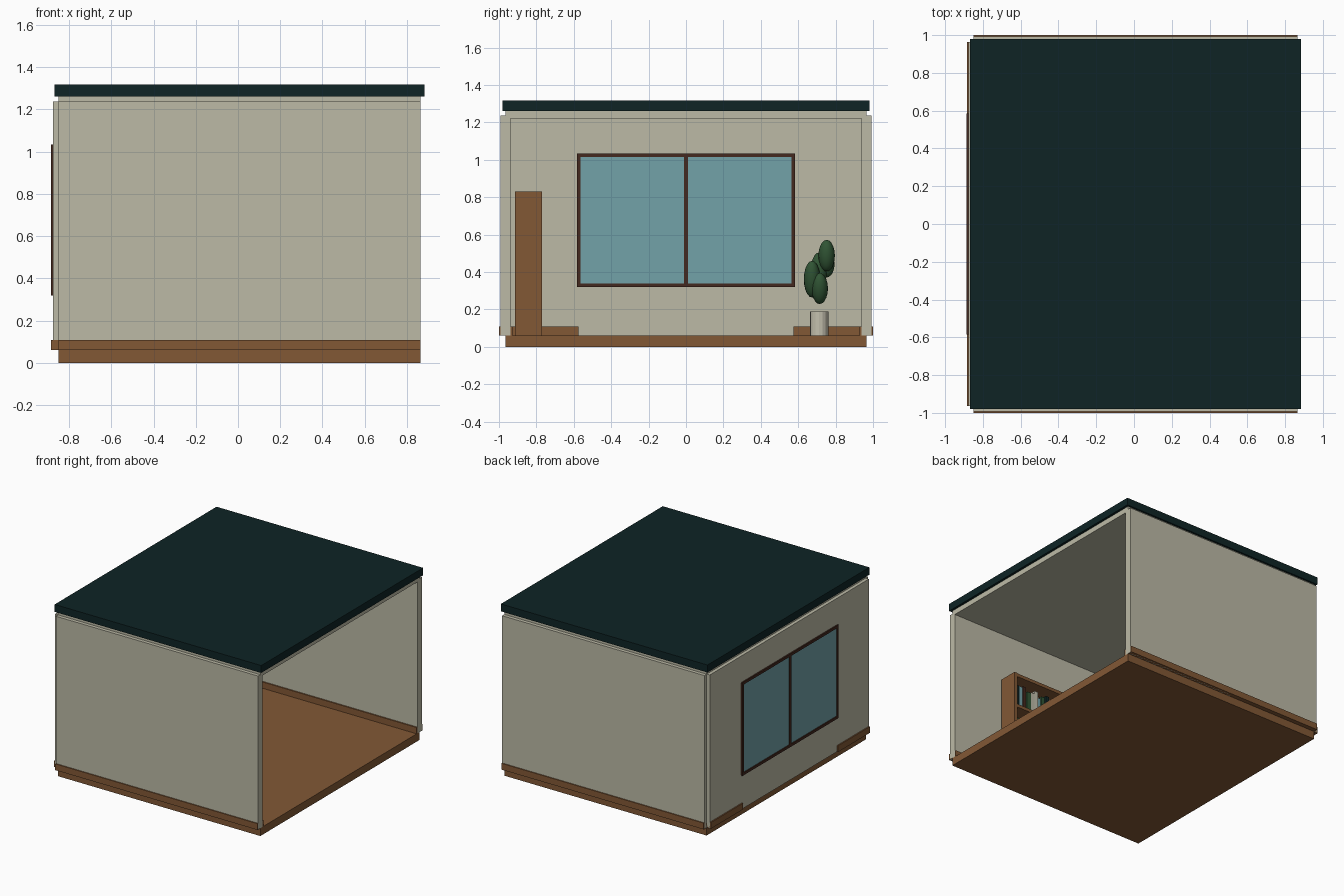
import bpy, math, random
from mathutils import Euler

if "Cube" in bpy.data.objects:
    bpy.data.objects.remove(bpy.data.objects["Cube"])

random.seed(4)


def material(name, rgb):
    m = bpy.data.materials.new(name)
    lin = [(c / 255 / 12.92) if c < 10 else ((c / 255 + 0.055) / 1.055) ** 2.4 for c in rgb]
    m.diffuse_color = (*lin, 1)
    m.use_nodes = True
    m.node_tree.nodes["Principled BSDF"].inputs["Base Color"].default_value = m.diffuse_color
    return m


WALL = material("plaster beige", (188, 186, 166))
WOOD = material("warm wood", (130, 88, 53))
ROOF = material("dark teal", (14, 36, 37))
GLASS = material("window blue", (114, 162, 168))
FRAME = material("dark brown", (68, 40, 30))
LEAF = material("leaf green", (48, 84, 52))
POT = material("pale stone", (196, 192, 174))


def box(name, x, y, z, mat):
    """Axis-aligned box from (min, max) ranges."""
    bpy.ops.mesh.primitive_cube_add(size=1)
    o = bpy.context.object
    o.name = name
    o.location = [(a + b) / 2 for a, b in (x, y, z)]
    o.scale = [b - a for a, b in (x, y, z)]
    bpy.ops.object.transform_apply(location=False, rotation=False, scale=True)
    o.data.materials.append(mat)
    return o


def mirrored(r, s):
    return tuple(sorted((r[0] * s, r[1] * s)))


# Floor, ceiling and roof
X = (-0.85, 0.865)
box("floor", X, (-0.965, 0.965), (0, 0.06), WOOD)
box("ceiling", X, (-0.965, 0.965), (1.22, 1.26), WALL)
box("roof", (-0.868, 0.883), (-0.98, 0.98), (1.26, 1.317), ROOF)

# Side walls with skirting, and split skirting on the window wall
for s, side in ((-1, "front"), (1, "back")):
    box(side + "_wall", X, mirrored((0.938, 0.992), s), (0.06, 1.236), WALL)
    box(side + "_skirting", X, mirrored((0.928, 1.0), s), (0.06, 0.108), WOOD)
    box(side + "_window_wall_skirting", (-0.885, -0.813), mirrored((0.575, 0.963), s),
        (0.06, 0.108), WOOD)
box("window_wall", (-0.876, -0.822), (-0.963, 0.963), (0.06, 1.236), WALL)

# Window: two panes and frame bars
for s, side in ((-1, "front"), (1, "back")):
    box(side + "_pane", (-0.879, -0.819), mirrored((0.008, 0.568), s), (0.335, 1.02), GLASS)
FX = (-0.886, -0.812)
for y in (-0.574, 0, 0.574):
    box("window_upright", FX, (y - 0.01, y + 0.01), (0.325, 1.03), FRAME)
for z in (0.329, 1.024):
    box("window_rail", FX, (-0.582, 0.582), (z - 0.01, z + 0.01), FRAME)

# Bookcase against the front wall
BX, BY, BZ, T = (-0.455, 0.455), (-0.915, -0.77), (0.06, 0.83), 0.025
box("bookcase_back", BX, (BY[0], BY[0] + 0.015), BZ, WOOD)
for x in (BX[0], BX[1] - T):
    box("bookcase_side", (x, x + T), BY, BZ, WOOD)
levels = [BZ[0] + i * (BZ[1] - BZ[0] - T) / 3 for i in range(4)]
for z in levels:
    box("bookcase_shelf", (BX[0] + T, BX[1] - T), (BY[0] + 0.01, BY[1] - 0.004), (z, z + T), WOOD)

# Books fill each shelf
colours = [ROOF, POT, GLASS, FRAME, LEAF, WALL]
for z in levels[:3]:
    x, i = BX[1] - T - 0.008, random.randrange(6)
    while x > BX[0] + T + 0.05:
        w = random.uniform(0.022, 0.036)
        h = random.uniform(0.14, 0.185)
        box("book", (x - w, x), (BY[0] + 0.015, random.uniform(-0.81, -0.79)),
            (z + T, z + T + h), colours[i % 6])
        x -= w + 0.003
        i += random.choice((1, 2))

# Potted plant in the back corner
PX, PY = -0.71, 0.712
bpy.ops.mesh.primitive_cylinder_add(vertices=16, radius=0.049, depth=0.13, location=(PX, PY, 0.125))
pot = bpy.context.object
pot.name = "plant_pot"
pot.data.materials.append(POT)

# Leaves: offset x, y, z centre, half height
leaves = [(0.03, 0.040, 0.488, 0.085), (0.04, -0.038, 0.362, 0.10), (0.05, 0.003, 0.312, 0.085),
          (-0.01, 0.0, 0.415, 0.09), (-0.03, 0.038, 0.44, 0.07)]
for dx, dy, z, h in leaves:
    bpy.ops.mesh.primitive_uv_sphere_add(segments=16, ring_count=10, radius=1,
                                         location=(PX + dx, PY + dy, z))
    leaf = bpy.context.object
    leaf.name = "leaf"
    leaf.scale = (0.045, 0.044, h)
    leaf.rotation_euler = Euler((0, math.radians(dx * 300), 0))
    leaf.data.materials.append(LEAF)
    bpy.ops.object.shade_smooth()
